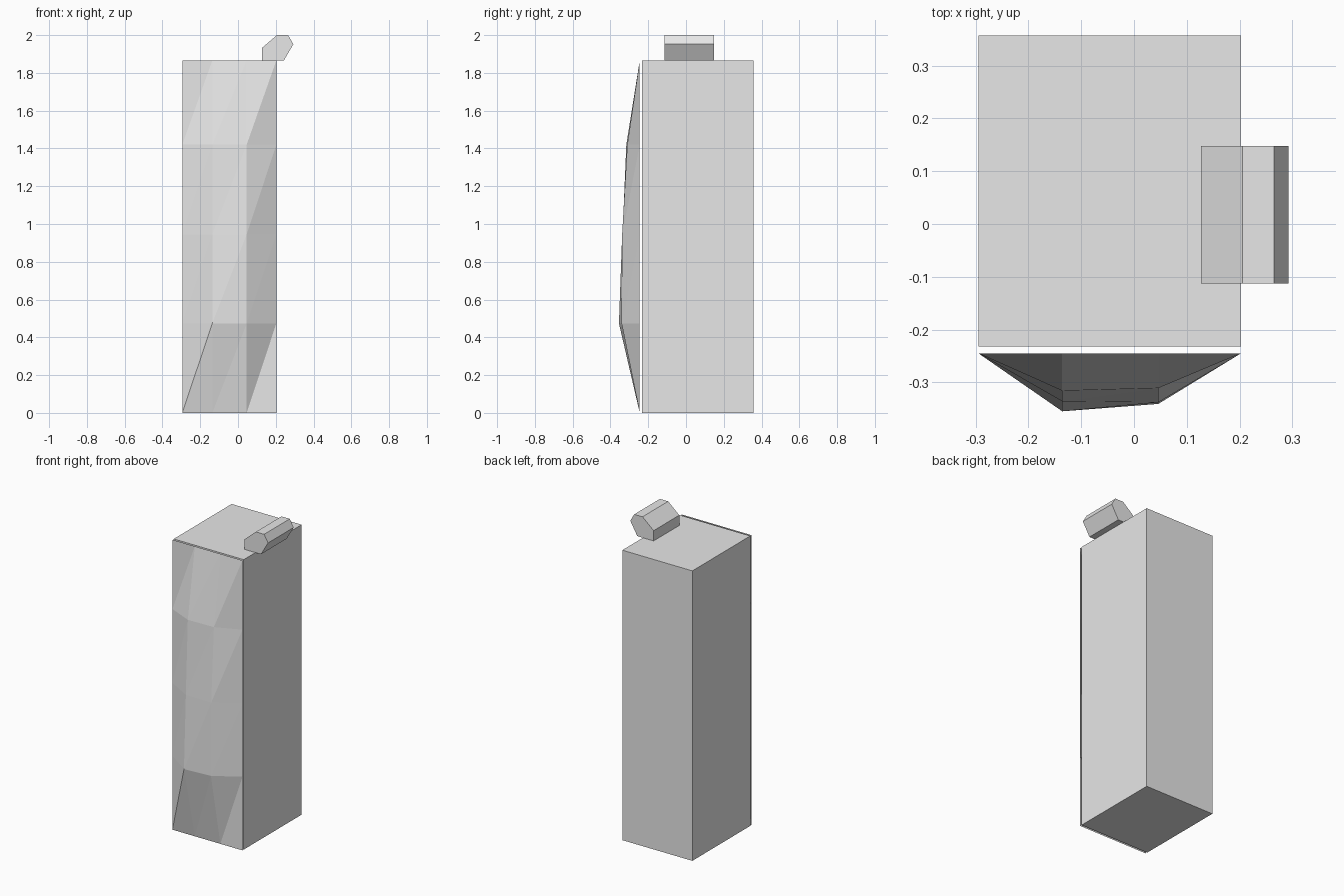
import bpy
import bmesh

cube = bpy.data.objects.get("Cube")
if cube:
    bpy.data.objects.remove(cube, do_unlink=True)

grey = bpy.data.materials.new("light grey")
grey.use_nodes = True
grey.diffuse_color = (0.8, 0.8, 0.8, 1)
grey.node_tree.nodes["Principled BSDF"].inputs["Base Color"].default_value = (0.8, 0.8, 0.8, 1)

LEFT, RIGHT, TOP = -0.295, 0.203, 1.866


def add_object(name, bm):
    mesh = bpy.data.meshes.new(name)
    bm.to_mesh(mesh)
    bm.free()
    mesh.materials.append(grey)
    obj = bpy.data.objects.new(name, mesh)
    bpy.context.collection.objects.link(obj)
    return obj


def prism(name, profile, y0, y1):
    """Extrude an x-z profile along y."""
    bm = bmesh.new()
    face = bm.faces.new([bm.verts.new((x, y0, z)) for x, z in profile])
    ext = bmesh.ops.extrude_face_region(bm, geom=[face])["geom"]
    moved = [v for v in ext if isinstance(v, bmesh.types.BMVert)]
    bmesh.ops.translate(bm, verts=moved, vec=(0, y1 - y0, 0))
    bmesh.ops.recalc_face_normals(bm, faces=bm.faces)
    return add_object(name, bm)


# Main rectangular body
prism("body", [(LEFT, 0), (RIGHT, 0), (RIGHT, TOP), (LEFT, TOP)], -0.232, 0.357)

# Six-sided handle lying on the top edge
prism("handle", [(0.127, TOP), (0.243, TOP), (0.293, 1.952),
                 (0.265, 2.0), (0.206, 2.0), (0.127, 1.932)], -0.113, 0.148)

# Faceted front panel: a bulging sheet pinned flat along its border
EDGE = -0.245
columns = [LEFT, -0.136, 0.046, RIGHT]
rows = [  # height, depth of the two inner columns
    (0, EDGE, EDGE),
    (0.474, -0.355, -0.341),
    (0.945, -0.336, -0.338),
    (1.42, -0.316, -0.311),
    (TOP, EDGE, EDGE),
]
bm = bmesh.new()
grid = [[bm.verts.new((x, y, z)) for x, y in zip(columns, (EDGE, a, b, EDGE))]
        for z, a, b in rows]
for low, high in zip(grid, grid[1:]):
    for i in range(len(columns) - 1):
        bm.faces.new((low[i], low[i + 1], high[i + 1]))
        bm.faces.new((low[i], high[i + 1], high[i]))
add_object("front_panel", bm)
